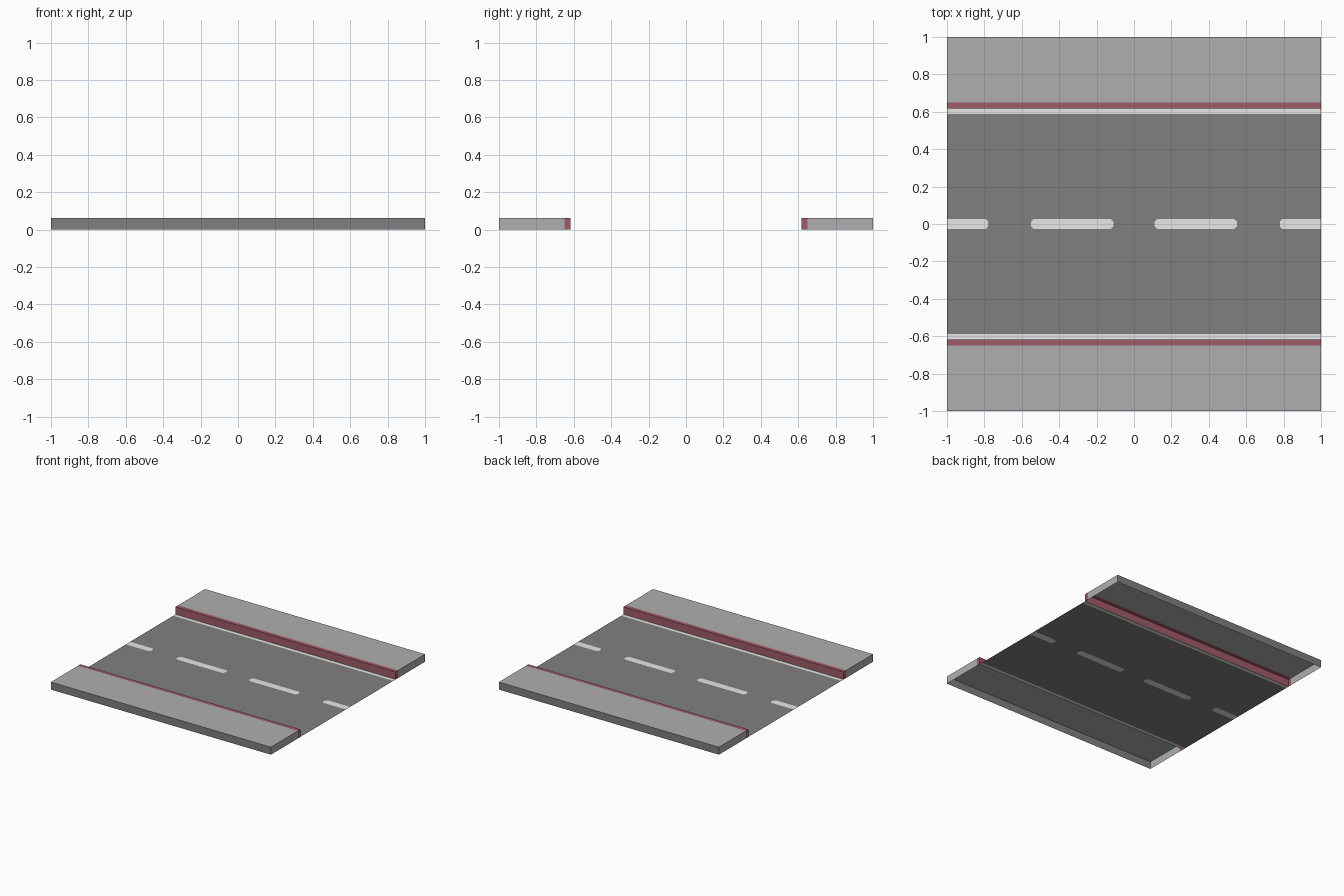
import bpy, bmesh
from mathutils import Vector

if "Cube" in bpy.data.objects:
    bpy.data.objects.remove(bpy.data.objects["Cube"])

HALF = 1.0        # half length and half width of the tile
KERB_IN, KERB_OUT = 0.618, 0.65
LINE_IN = 0.588   # inner side of the white edge lines
HEIGHT = 0.062
DASH_W, CH = 0.028, 0.015
DASHES = [(-1.0, -0.78), (-0.55, -0.11), (0.11, 0.55), (0.78, 1.0)]


def material(name, rgb):
    m = bpy.data.materials.new(name)
    m.diffuse_color = (*rgb, 1)
    m.use_nodes = True
    m.node_tree.nodes["Principled BSDF"].inputs["Base Color"].default_value = m.diffuse_color
    return m


ASPHALT = material("asphalt_grey", (0.216, 0.216, 0.216))
PAVING = material("paving_grey", (0.43, 0.43, 0.43))
RED = material("kerb_red", (0.352, 0.105, 0.141))
WHITE = material("line_white", (0.80, 0.80, 0.80))


def finish(bm, name, mats):
    me = bpy.data.meshes.new(name)
    bm.to_mesh(me)
    bm.free()
    for m in mats:
        me.materials.append(m)
    ob = bpy.data.objects.new(name, me)
    bpy.context.collection.objects.link(ob)
    return ob


def open_box(name, y0, y1, open_dirs, mats, rule=None):
    """Full-length box with the faces pointing along open_dirs removed, mirrored over y."""
    bm = bmesh.new()
    bmesh.ops.create_cube(bm, size=1)
    for v in bm.verts:
        v.co = (v.co.x * 2 * HALF, (y0 + y1) / 2 + v.co.y * (y1 - y0), (v.co.z + 0.5) * HEIGHT)
    bm.normal_update()
    gone = [f for f in bm.faces if any(f.normal.dot(Vector(d)) > 0.9 for d in open_dirs)]
    bmesh.ops.delete(bm, geom=gone, context='FACES')
    if rule:
        for f in bm.faces:
            f.material_index = rule(f)
    ob = finish(bm, name, mats)
    mod = ob.modifiers.new("mirror", 'MIRROR')
    mod.use_axis = (False, True, False)
    mod.use_mirror_merge = False
    return ob


# pavements: hollow below, outer long wall in asphalt colour
open_box("pavement", KERB_OUT, HALF, [(0, 0, -1), (0, -1, 0)], [PAVING, ASPHALT],
         lambda f: int(f.normal.y > 0.9))
# red kerbs
open_box("kerb", KERB_IN, KERB_OUT, [(0, 0, -1), (0, 1, 0)], [RED])

# road surface: one sheet cut along the painted lines
bm = bmesh.new()
bmesh.ops.create_grid(bm, x_segments=1, y_segments=1, size=1)
for v in bm.verts:
    v.co.y *= KERB_IN


def cut(axis, d, strip=False):
    faces = [f for f in bm.faces if not strip or abs(f.calc_center_median().y) < DASH_W]
    edges = {e for f in faces for e in f.edges}
    verts = {v for f in faces for v in f.verts}
    bmesh.ops.bisect_plane(bm, geom=[*verts, *edges, *faces], dist=1e-5,
                           plane_co=Vector(axis) * d, plane_no=axis)


for y in (LINE_IN, DASH_W, DASH_W - CH):
    for s in (-1, 1):
        cut((0, 1, 0), s * y)
# dash ends, with the direction pointing out of the dash
ends = [(x, s) for d in DASHES for x, s in zip(d, (-1, 1)) if abs(x) < HALF]
for x, s in ends:
    cut((1, 0, 0), x, True)
    cut((1, 0, 0), x - s * CH, True)

# clipped dash corners
for x, s in ends:
    for t in (-1, 1):
        mid = Vector((x - s * CH / 2, t * (DASH_W - CH / 2), 0))
        for f in list(bm.faces):
            if (f.calc_center_median() - mid).length < 0.002:
                a = min(f.verts, key=lambda v: (v.co - Vector((x, t * (DASH_W - CH), 0))).length)
                b = min(f.verts, key=lambda v: (v.co - Vector((x - s * CH, t * DASH_W, 0))).length)
                bmesh.utils.face_split(f, a, b)


def painted(f):
    c = f.calc_center_median()
    if abs(c.y) > LINE_IN:
        return 1
    if abs(c.y) > DASH_W or not any(a < c.x < b for a, b in DASHES):
        return 0
    # outer triangle of a clipped corner stays asphalt
    for x, s in ends:
        u = (x - c.x) * s
        w = DASH_W - abs(c.y)
        if 0 < u < CH and 0 < w < CH and u + w < CH:
            return 0
    return 1


for f in bm.faces:
    f.material_index = painted(f)
bm.normal_update()
for f in bm.faces:
    if f.normal.z < 0:
        f.normal_flip()
finish(bm, "road_surface", [ASPHALT, WHITE])
